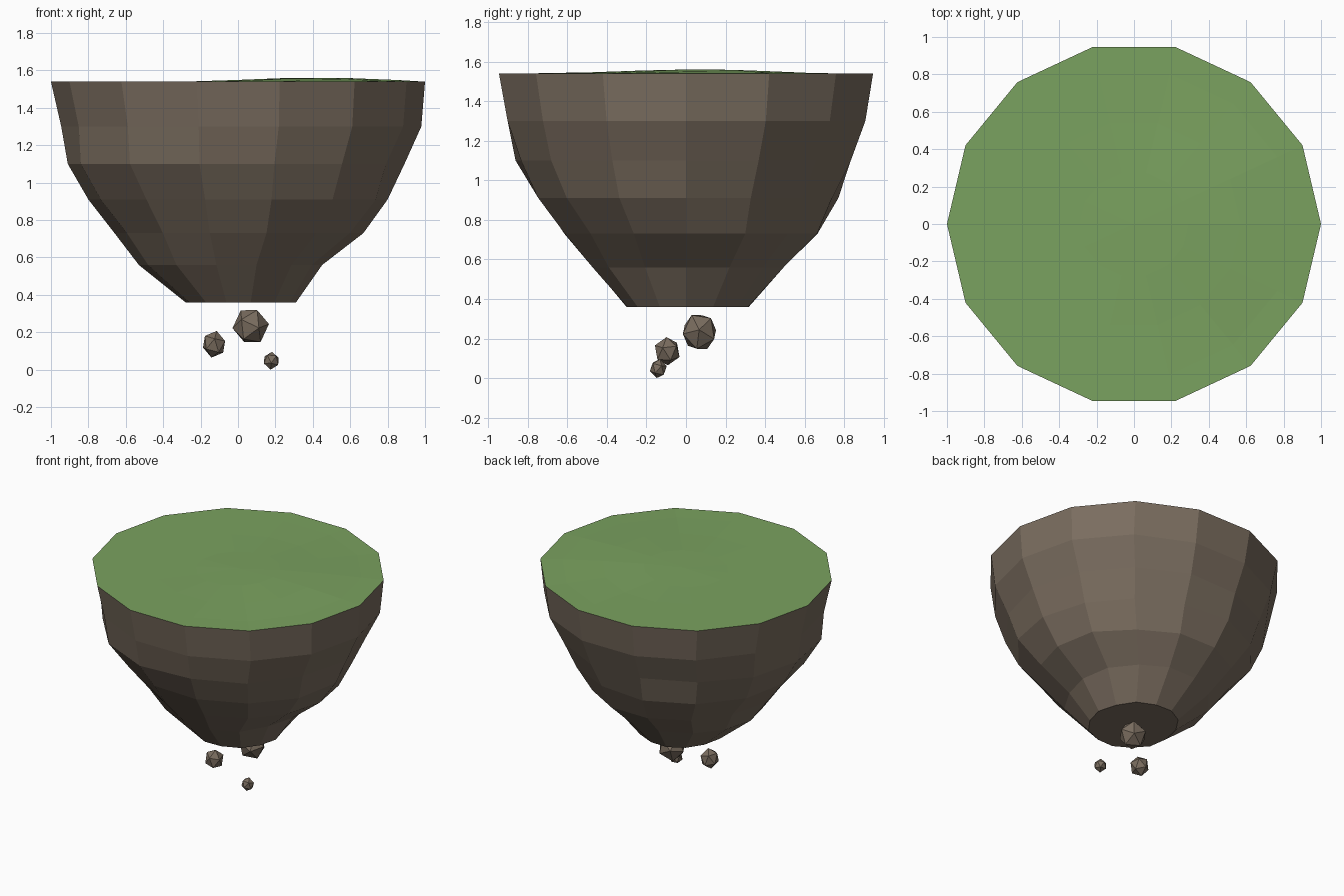
import bpy, bmesh, math, random
from mathutils import Euler

if "Cube" in bpy.data.objects:
    bpy.data.objects.remove(bpy.data.objects["Cube"])

random.seed(4)
SIDES = 14


def material(name, color):
    m = bpy.data.materials.new(name)
    m.diffuse_color = (*color, 1)
    m.use_nodes = True
    m.node_tree.nodes["Principled BSDF"].inputs["Base Color"].default_value = m.diffuse_color
    return m


rock = material("brown rock", (0.195, 0.153, 0.115))
grass = material("grass green", (0.195, 0.36, 0.115))


def finish(bm, name, mat):
    bmesh.ops.recalc_face_normals(bm, faces=bm.faces)
    me = bpy.data.meshes.new(name)
    bm.to_mesh(me)
    bm.free()
    me.materials.append(mat)
    ob = bpy.data.objects.new(name, me)
    bpy.context.collection.objects.link(ob)
    return ob


def bridge(bm, a, b):
    for i in range(SIDES):
        j = (i + 1) % SIDES
        bm.faces.new((a[i], a[j], b[j], b[i]))


# Rock body: height, then reach to the right, left, back and front
profile = [
    (1.54, 1.00, 1.00, 0.97, 0.97),
    (1.30, 0.98, 0.945, 0.93, 0.925),
    (1.10, 0.89, 0.91, 0.86, 0.87),
    (0.91, 0.80, 0.80, 0.77, 0.76),
    (0.73, 0.67, 0.66, 0.675, 0.615),
    (0.56, 0.45, 0.53, 0.495, 0.49),
    (0.36, 0.31, 0.28, 0.325, 0.31),
]
bm = bmesh.new()
rings = []
for k, (z, right, left, back, front) in enumerate(profile):
    ring = []
    for i in range(SIDES):
        a = 2 * math.pi * i / SIDES
        c, s = math.cos(a), math.sin(a)
        wobble = 1 + (random.uniform(-0.03, 0.03) if 1 < k and i % 7 else 0)
        ring.append(bm.verts.new((c * wobble * (right if c > 0 else left),
                                  s * wobble * (back if s > 0 else front), z)))
    rings.append(ring)
for a, b in zip(rings, rings[1:]):
    bridge(bm, a, b)
bm.faces.new(rings[-1])
finish(bm, "island_rock", rock)


# Grass top: concentric rings with one gentle mound right of centre
def mound(x, y):
    d = math.hypot((x - 0.42) / 0.65, (y - 0.05) / 0.65)
    return 0.02 * max(0.0, min(1.0, 1.35 * (1 - d)))


bm = bmesh.new()
rings = []
for f in (1, 0.85, 0.57, 0.29):
    ring = []
    for i in range(SIDES):
        a = 2 * math.pi * i / SIDES
        x, y = f * math.cos(a), 0.97 * f * math.sin(a)
        ring.append(bm.verts.new((x, y, 1.54 + (mound(x, y) if f < 1 else 0))))
    rings.append(ring)
for a, b in zip(rings, rings[1:]):
    bridge(bm, a, b)
centre = bm.verts.new((0, 0, 1.54 + mound(0, 0)))
for i in range(SIDES):
    bm.faces.new((rings[-1][i], rings[-1][(i + 1) % SIDES], centre))
top = finish(bm, "grass_top", grass)

# Floating stones under the island: centre, size, turn
stones = [
    ("large_stone", (0.068, 0.068, 0.233), (0.098, 0.094, 0.102), (0.5, 0.3, 0.2)),
    ("medium_stone", (-0.128, -0.095, 0.136), (0.065, 0.068, 0.073), (0.2, 0.1, 0.9)),
    ("small_stone", (0.178, -0.14, 0.048), (0.045, 0.044, 0.049), (0.1, 0.2, 1.6)),
]
for name, loc, size, turn in stones:
    bm = bmesh.new()
    bmesh.ops.create_icosphere(bm, subdivisions=1, radius=1)
    rot = Euler(turn).to_matrix()
    for v in bm.verts:
        p = rot @ v.co
        v.co = [loc[n] + p[n] * size[n] for n in range(3)]
    finish(bm, name, rock)
